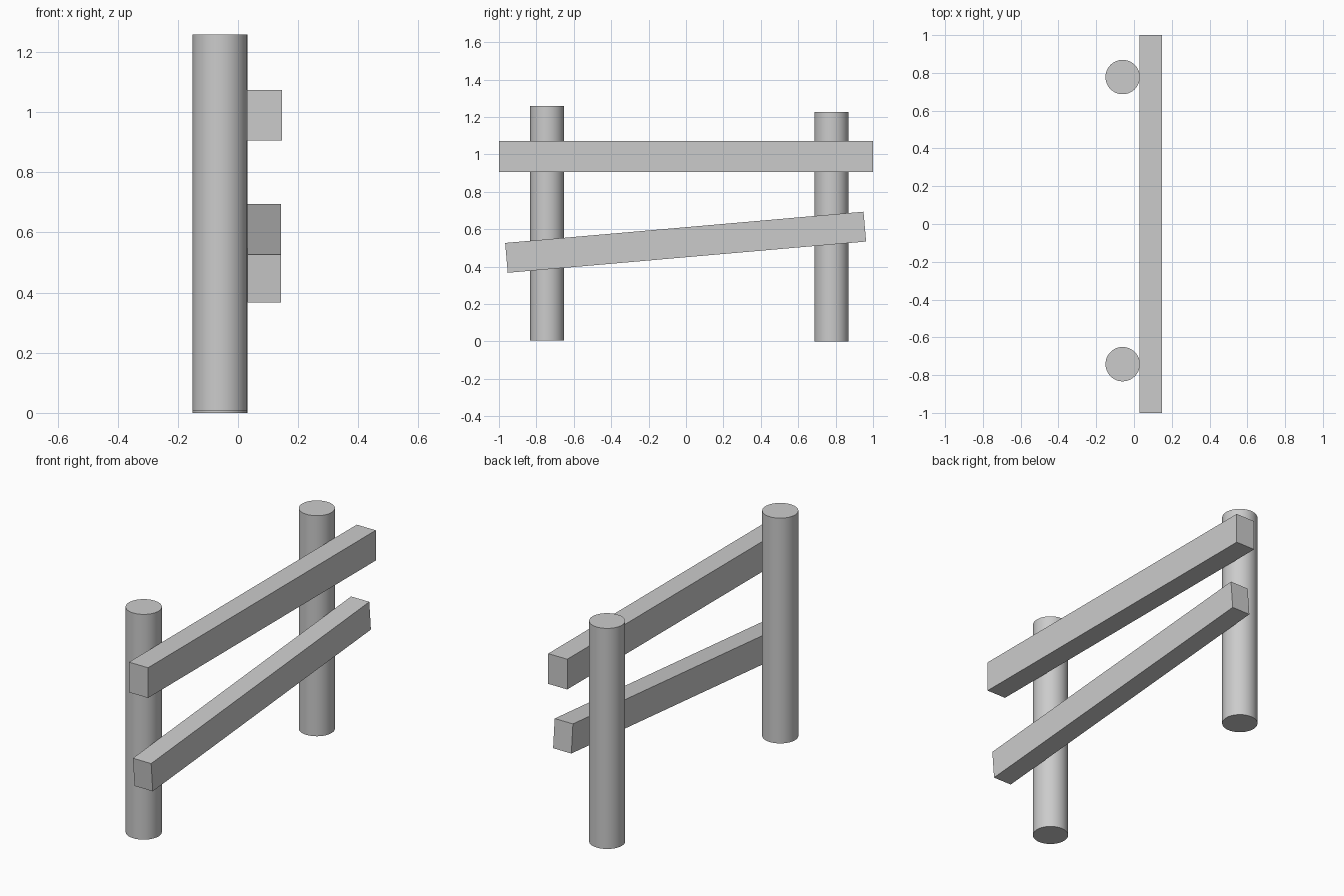
import bpy
from math import atan2, hypot

if "Cube" in bpy.data.objects:
    bpy.data.objects.remove(bpy.data.objects["Cube"])


def post(name, y, z0, z1):
    bpy.ops.mesh.primitive_cylinder_add(vertices=48, radius=0.091, depth=z1 - z0,
                                        location=(-0.06, y, (z0 + z1) / 2))
    ob = bpy.context.object
    ob.name = name
    bpy.ops.object.shade_smooth_by_angle()


def rail(name, x0, x1, start, end, height):
    """Rectangular beam whose centre line runs between two (y, z) points."""
    dy, dz = end[0] - start[0], end[1] - start[1]
    bpy.ops.mesh.primitive_cube_add(
        size=1,
        location=((x0 + x1) / 2, (start[0] + end[0]) / 2, (start[1] + end[1]) / 2),
        rotation=(atan2(dz, dy), 0, 0))
    ob = bpy.context.object
    ob.name = name
    ob.scale = (x1 - x0, hypot(dy, dz), height)


# Round posts
post("front_post", -0.742, 0.006, 1.258)
post("back_post", 0.778, 0.0, 1.226)

# Level top rail and sloping lower rail
rail("top_rail", 0.03, 0.147, (-1, 0.989), (1, 0.989), 0.168)
rail("lower_rail", 0.031, 0.143, (-0.96, 0.447), (0.956, 0.614), 0.16)
